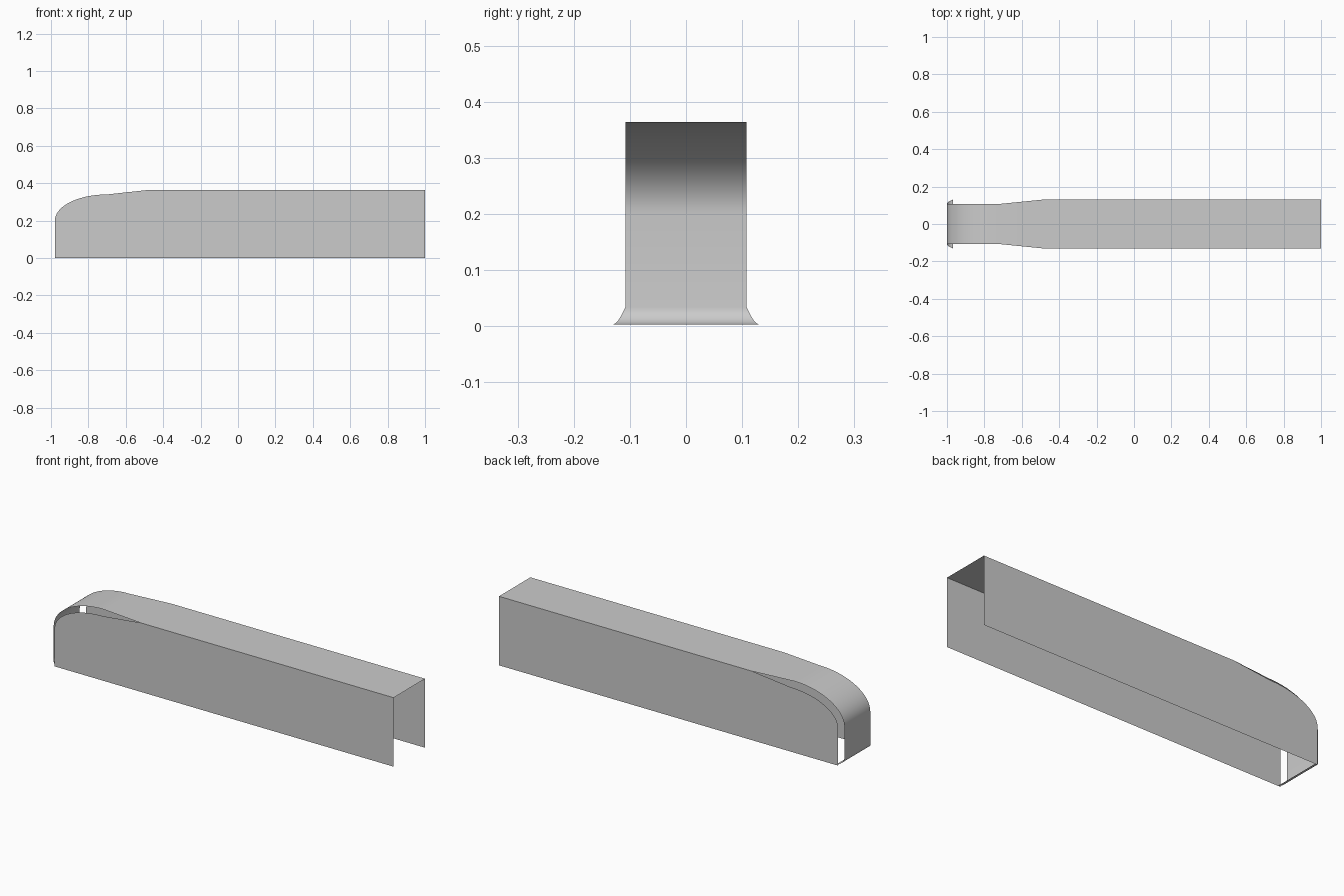
import bpy, bmesh
from math import sin, cos, pi

cube = bpy.data.objects.get("Cube")
if cube:
    bpy.data.objects.remove(cube)

grey = bpy.data.materials.new("light grey")
grey.use_nodes = True
colour = (0.6, 0.6, 0.6, 1)
grey.diffuse_color = colour
grey.node_tree.nodes["Principled BSDF"].inputs["Base Color"].default_value = colour

HALF = 0.131      # half width of the channel
NARROW = 0.108    # half width of the strip at the nose
TOP = 0.364


def arc(cx, cz, rx, rz, start, end, steps):
    """Points (x, z) along an elliptical arc."""
    angles = [start + (end - start) * i / steps for i in range(steps + 1)]
    return [(cx + rx * cos(a), cz + rz * sin(a)) for a in angles]


def finish(name, bm):
    mesh = bpy.data.meshes.new(name)
    bm.to_mesh(mesh)
    bm.free()
    mesh.materials.append(grey)
    obj = bpy.data.objects.new(name, mesh)
    bpy.context.collection.objects.link(obj)
    return obj


# Side walls: flat sheets with a rounded nose
wall = [(-0.979, 0), (1, 0), (1, TOP), (-0.48, TOP)]
wall += arc(-0.7, 0.2, 0.279, 0.14, pi / 2, pi, 24)
for name, side in (("right_wall", -1), ("left_wall", 1)):
    bm = bmesh.new()
    face = bm.faces.new([bm.verts.new((x, side * HALF, z)) for x, z in wall])
    if side > 0:
        face.normal_flip()
    finish(name, bm)

# Cover strip: flat roof, taper, rounded nose, flared curl at the foot
stations = [(1, TOP, HALF), (-0.48, TOP, HALF)]
stations += [(x, z, NARROW) for x, z in arc(-0.71, 0.2, 0.29, TOP - 0.2, pi / 2, pi, 24)]
curl = arc(-0.968, 0.034, 0.032, 0.031, pi, 1.5 * pi, 8)
stations += [(x, z, NARROW + (HALF - NARROW) * i / 8) for i, (x, z) in enumerate(curl)]

bm = bmesh.new()
rows = [[bm.verts.new((x, s * w, z)) for s in (-1, 1)] for x, z, w in stations]
for (a, b), (c, d) in zip(rows, rows[1:]):
    bm.faces.new((a, b, d, c))
strip = finish("cover_strip", bm)
bpy.context.view_layer.objects.active = strip
strip.select_set(True)
bpy.ops.object.shade_smooth_by_angle()
